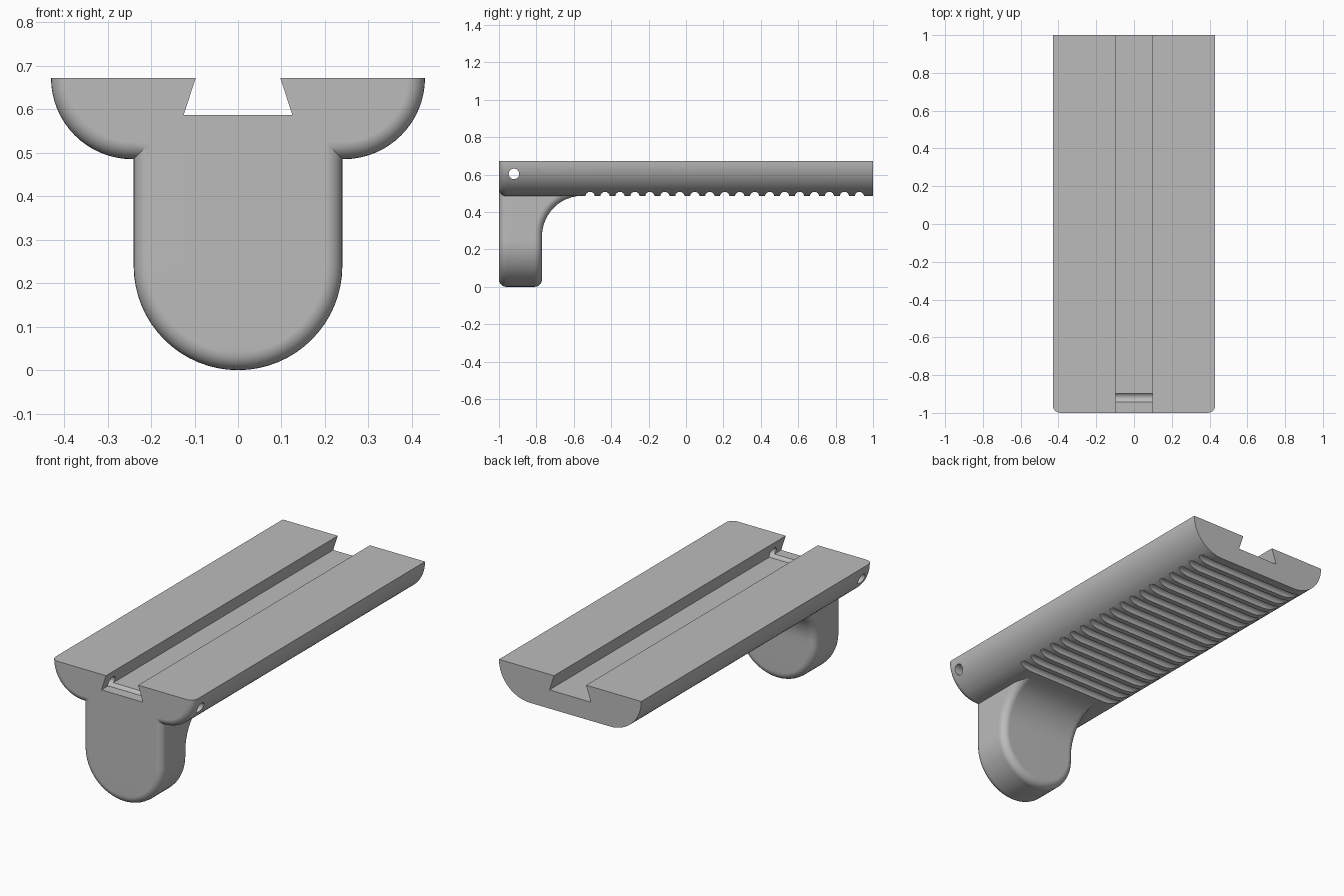
import bpy, bmesh
from math import sin, cos, pi, radians
from mathutils import Matrix

cube = bpy.data.objects.get("Cube")
if cube:
    bpy.data.objects.remove(cube)

grey = bpy.data.materials.new("plain grey")
grey.use_nodes = True
grey.diffuse_color = (0.5, 0.5, 0.5, 1)
grey.node_tree.nodes["Principled BSDF"].inputs["Base Color"].default_value = (0.5, 0.5, 0.5, 1)

EDGE = 0.04      # rounding radius of the end edges
STEPS = 6
TURN = [pi / 2 * i / STEPS for i in range(STEPS + 1)]


def finish(name, bm):
    bmesh.ops.recalc_face_normals(bm, faces=bm.faces)
    mesh = bpy.data.meshes.new(name)
    bm.to_mesh(mesh)
    bm.free()
    mesh.materials.append(grey)
    obj = bpy.data.objects.new(name, mesh)
    bpy.context.collection.objects.link(obj)
    return obj


def loft(name, halves, strip_caps):
    """Skin rings given as right halves; the last point of each lies on x = 0 if odd."""
    bm = bmesh.new()
    rings = []
    for half in halves:
        left = [(-x, y, z) for x, y, z in reversed(half) if x > 1e-6]
        rings.append([bm.verts.new(p) for p in half + left])
    n = len(rings[0])
    for a, b in zip(rings, rings[1:]):
        for i in range(n):
            j = (i + 1) % n
            bm.faces.new((a[i], a[j], b[j], b[i]))
    for ring in (rings[0], rings[-1]):
        if not strip_caps:
            bm.faces.new(ring)
            continue
        for i in range(n // 2):
            quad = [ring[i], ring[i + 1], ring[n - 2 - i], ring[n - 1 - i]]
            bm.faces.new(list(dict.fromkeys(quad)))
    return finish(name, bm)


# Rail: flat top with a dovetail slot, quarter-round flanks, flat underside
TOP, FLOOR, FLANK, FLANK_X = 0.672, 0.587, 0.187, 0.243


def rail_ring(y, inset):
    r = FLANK - inset
    arc = [(FLANK_X + r * cos(pi / 2 * i / 16), y, TOP - r * sin(pi / 2 * i / 16))
           for i in range(17)]
    return [(0.125, y, FLOOR), (0.097, y, TOP)] + arc


rail = loft("grip_rail",
            [rail_ring(-1 + EDGE * (1 - cos(a)), EDGE * (1 - sin(a))) for a in TURN]
            + [rail_ring(1, 0)], False)

# Leg: round-bottomed slab whose back sweeps into the underside of the rail
HALF, BACK, SWEEP, SWEEP_Z = 0.24, -0.77, 0.217, 0.27
SWEEP_Y = BACK + SWEEP
BEND = [pi / 2 * i / 12 for i in range(12, -1, -1)]


def leg_ring(inset, front_y=None, depth=0):
    front = front_y is not None
    w, r = HALF - inset, SWEEP + depth
    pts = [(w, front_y if front else SWEEP_Y, 0.56)]
    for t in BEND:
        if front:
            pts.append((w, front_y, SWEEP_Z + SWEEP * sin(t)))
        else:
            pts.append((w, SWEEP_Y - r * cos(t), SWEEP_Z + r * sin(t)))
    y = front_y if front else BACK - depth
    for i in range(17):
        a = pi / 2 * i / 16
        pts.append((w * cos(a) if i < 16 else 0, y, HALF - w * sin(a)))
    return pts


leg = loft("front_leg",
           [leg_ring(EDGE * (1 - sin(a)), -1 + EDGE * (1 - cos(a))) for a in TURN]
           + [leg_ring(EDGE * (1 - cos(a)), None, EDGE * (1 - sin(a))) for a in TURN], True)


# Cutters: grip grooves under the rail and the cross pin hole
def add_rod(bm, y, z, radius):
    place = Matrix.Translation((0, y, z)) @ Matrix.Rotation(pi / 2, 4, 'Y')
    bmesh.ops.create_cone(bm, cap_ends=True, segments=24, radius1=radius,
                          radius2=radius, depth=1.2, matrix=place)


bm = bmesh.new()
for i in range(19):
    add_rod(bm, -0.513 + 0.08 * i, 0.483, 0.025)
add_rod(bm, -0.92, 0.604, 0.028)
cutter = finish("groove_cutter", bm)
cutter.hide_render = True

# Combine, then shade
bpy.ops.object.select_all(action='DESELECT')
bpy.context.view_layer.objects.active = rail
rail.select_set(True)
for tool, operation in ((leg, 'UNION'), (cutter, 'DIFFERENCE')):
    mod = rail.modifiers.new(operation.lower(), 'BOOLEAN')
    mod.operation = operation
    mod.solver = 'EXACT'
    mod.object = tool
    bpy.ops.object.modifier_apply(modifier=mod.name)
    bpy.data.objects.remove(tool)
bpy.ops.object.shade_smooth_by_angle(angle=radians(30))
weighted = rail.modifiers.new("even_normals", 'WEIGHTED_NORMAL')
weighted.keep_sharp = True
